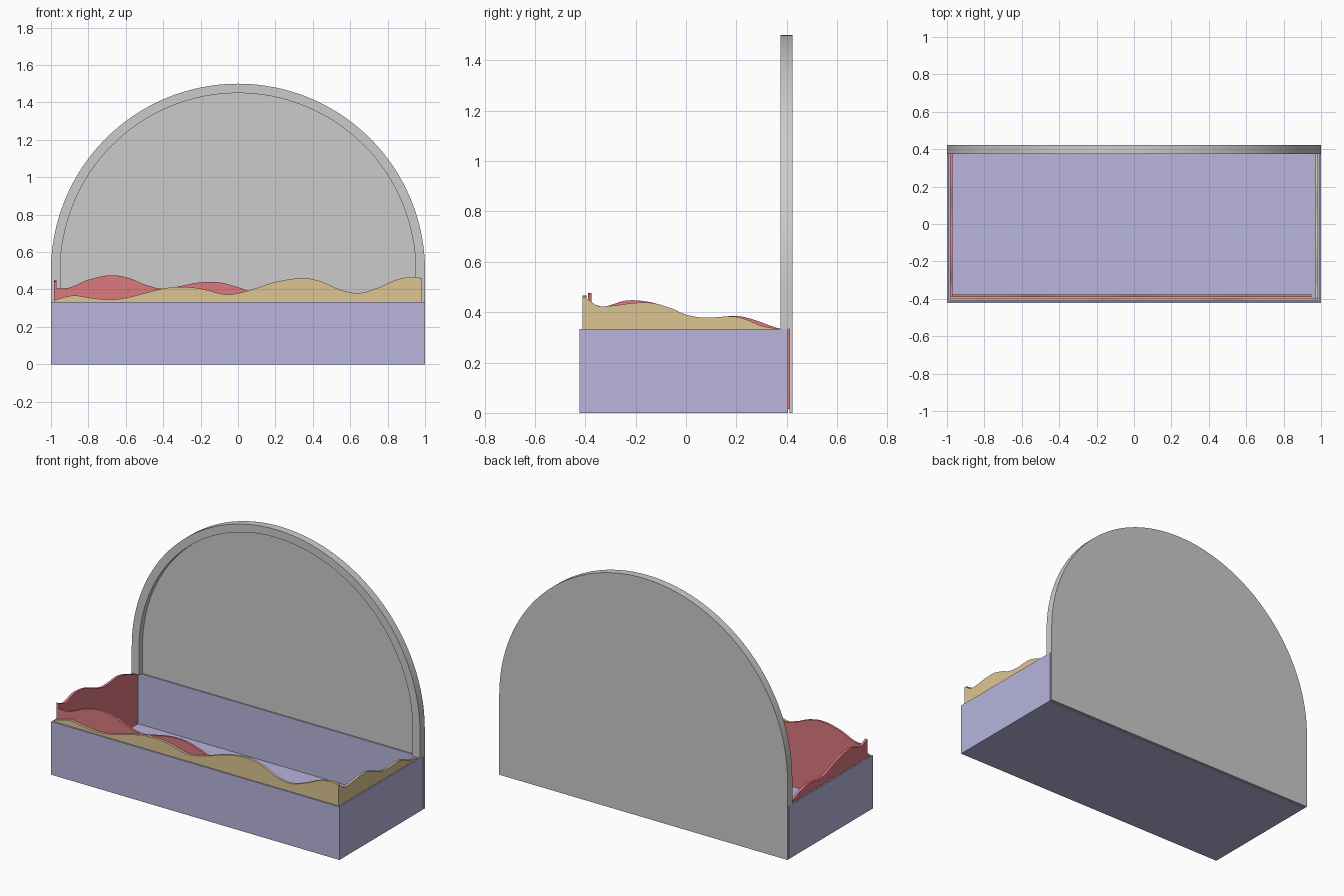
import bpy, bmesh, math

if "Cube" in bpy.data.objects:
    bpy.data.objects.remove(bpy.data.objects["Cube"])


def finish(name, bm, color=None, smooth=False):
    bmesh.ops.recalc_face_normals(bm, faces=bm.faces)
    me = bpy.data.meshes.new(name)
    bm.to_mesh(me)
    bm.free()
    ob = bpy.data.objects.new(name, me)
    bpy.context.collection.objects.link(ob)
    if color:
        mat = bpy.data.materials.new(name + "_color")
        mat.diffuse_color = (*color, 1)
        mat.use_nodes = True
        mat.node_tree.nodes["Principled BSDF"].inputs["Base Color"].default_value = mat.diffuse_color
        me.materials.append(mat)
    if smooth:
        bpy.ops.object.select_all(action='DESELECT')
        ob.select_set(True)
        bpy.context.view_layer.objects.active = ob
        bpy.ops.object.shade_smooth_by_angle(angle=math.radians(30))
    return ob


def sweep(bm, sections, closed=False):
    """Skin a list of four-corner sections into a closed solid."""
    rings = [[bm.verts.new(p) for p in s] for s in sections]
    for a, b in zip(rings, rings[1:]):
        for i in range(4):
            j = (i + 1) % 4
            bm.faces.new((a[i], a[j], b[j], b[i]))
    bm.faces.new(rings[0])
    bm.faces.new(rings[-1])


def spline(pts, steps=5):
    """Smooth curve through (position, height) points."""
    out = []
    for i in range(len(pts) - 1):
        a, b = pts[i], pts[i + 1]
        p, q = pts[max(i - 1, 0)], pts[min(i + 2, len(pts) - 1)]
        ma = (b[1] - p[1]) / (b[0] - p[0]) * (b[0] - a[0])
        mb = (q[1] - a[1]) / (q[0] - a[0]) * (b[0] - a[0])
        for k in range(steps):
            t = k / steps
            h = ((2*t**3 - 3*t*t + 1) * a[1] + (t**3 - 2*t*t + t) * ma
                 + (3*t*t - 2*t**3) * b[1] + (t**3 - t*t) * mb)
            out.append((a[0] + t * (b[0] - a[0]), h))
    return out + [pts[-1]]


def wave_panel(name, pts, lo, hi, axis, color, base=0.015):
    """Upright board with a wavy top, running along x or y."""
    bm = bmesh.new()
    secs = []
    for u, h in spline(pts):
        quad = [(lo, base), (hi, base), (hi, h), (lo, h)]
        secs.append([(u, v, z) if axis == 'x' else (v, u, z) for v, z in quad])
    sweep(bm, secs)
    finish(name, bm, color, True)


VIOLET, TAN, RED = (0.48, 0.46, 0.72), (0.72, 0.56, 0.29), (0.72, 0.19, 0.21)
TOP = 0.333

# open tray with thin walls
bm = bmesh.new()
bmesh.ops.create_cube(bm, size=1)
for v in bm.verts:
    v.co = (v.co.x * 2, v.co.y * 0.828 - 0.009, (v.co.z + 0.5) * TOP)
bm.normal_update()
lid = max(bm.faces, key=lambda f: f.calc_center_median().z)
bmesh.ops.inset_region(bm, faces=[lid], thickness=0.013)
ext = bmesh.ops.extrude_discrete_faces(bm, faces=[lid])
bmesh.ops.translate(bm, verts=ext['faces'][0].verts, vec=(0, 0, 0.015 - TOP))
finish("tray", bm, VIOLET)


def arch(r, bottom, n=64):
    arc = [(r * math.cos(math.pi * i / n), 0.5 + r * math.sin(math.pi * i / n))
           for i in range(n + 1)]
    return [(r, bottom)] + arc + [(-r, bottom)]


# arched back panel
bm = bmesh.new()
face = bm.faces.new([bm.verts.new((x, 0.41, z)) for x, z in arch(1, 0)])
ext = bmesh.ops.extrude_face_region(bm, geom=[face])
bmesh.ops.translate(bm, vec=(0, 0.013, 0),
                    verts=[g for g in ext['geom'] if isinstance(g, bmesh.types.BMVert)])
finish("back_panel", bm, None, True)

# raised rim standing on the tray and following the arch
bm = bmesh.new()
sweep(bm, [[(ox, 0.375, oz), (ox, 0.41, oz), (ix, 0.41, iz), (ix, 0.375, iz)]
           for (ox, oz), (ix, iz) in zip(arch(1, TOP), arch(0.95, TOP))])
finish("back_rim", bm, None, True)

# tan wave boards: front and right
wave_panel("tan_wave_front",
           [(-.985, .343), (-.88, .368), (-.8, .357), (-.7, .346), (-.6, .355), (-.4, .405),
            (-.3, .413), (-.2, .405), (-.08, .375), (0, .38), (.1, .408), (.2, .44),
            (.35, .461), (.45, .441), (.55, .397), (.65, .381), (.75, .41), (.85, .453),
            (.93, .467), (.985, .46)], -.41, -.395, 'x', TAN)
wave_panel("tan_wave_right",
           [(-.395, .455), (-.35, .425), (-.3, .425), (-.2, .437), (-.13, .436), (-.05, .412),
            (0, .39), (.07, .378), (.15, .382), (.2, .382), (.25, .367), (.3, .346),
            (.36, .335), (.392, .333)], .97, .985, 'y', TAN)

# red wave boards: front and left
wave_panel("red_wave_front",
           [(-.97, .405), (-.9, .41), (-.8, .452), (-.68, .476), (-.58, .46), (-.5, .427),
            (-.4, .403), (-.3, .42), (-.2, .438), (-.1, .438), (0, .412), (.07, .388),
            (.2, .365), (.35, .376), (.48, .385), (.6, .37), (.8, .348), (.95, .343)],
           -.39, -.376, 'x', RED)
wave_panel("red_wave_left",
           [(-.39, .443), (-.33, .422), (-.25, .444), (-.2, .447), (-.13, .437), (-.05, .41),
            (.03, .38), (.1, .376), (.19, .385), (.25, .376), (.32, .352), (.37, .335),
            (.41, .333)], -.985, -.97, 'y', RED)
